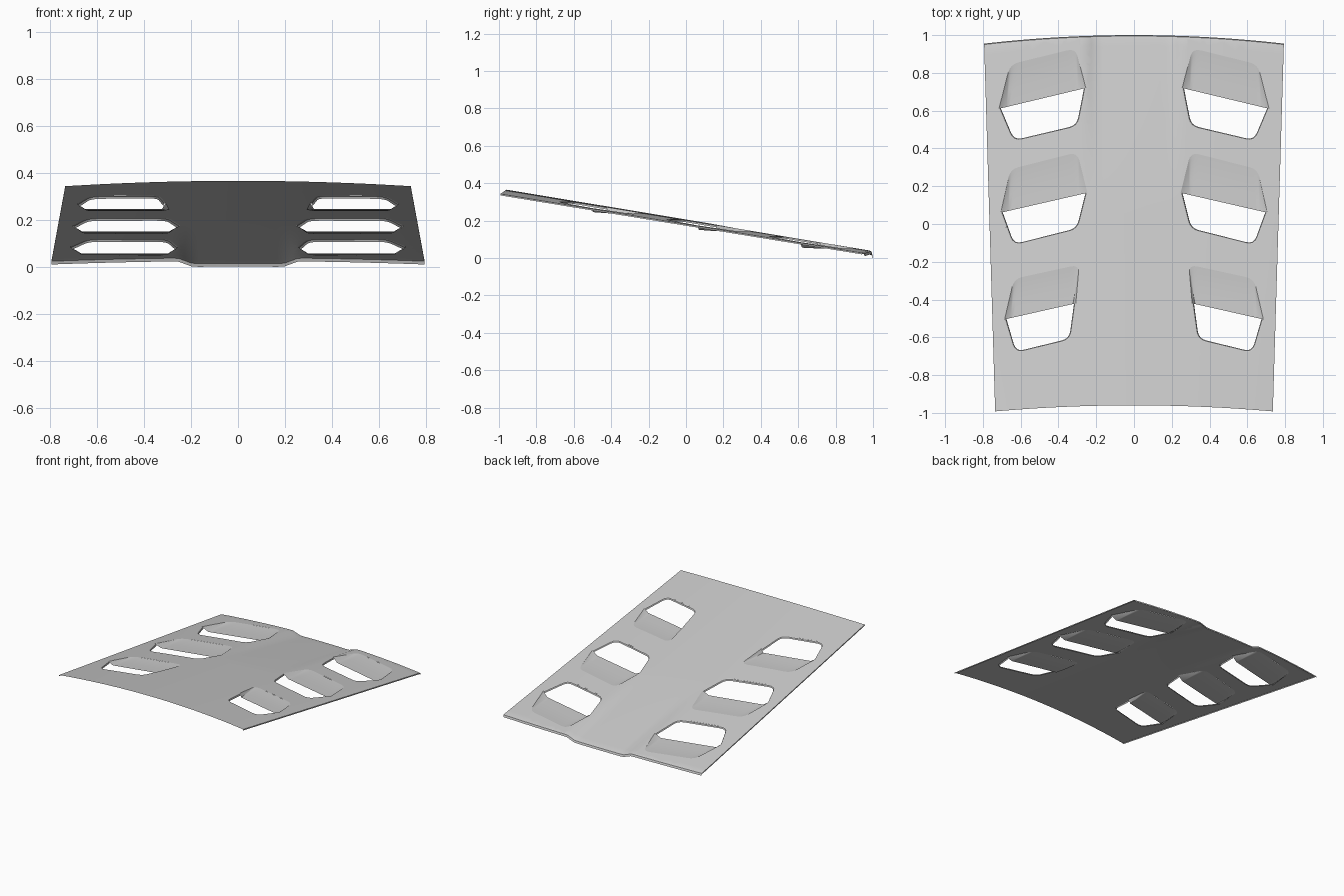
import bpy, bmesh, math
from mathutils import Vector

if "Cube" in bpy.data.objects:
    bpy.data.objects.remove(bpy.data.objects["Cube"])


def surf_z(x, y):
    # sloped, crowned skin with a central channel deepening towards +y
    t = (y + 1) / 2
    z = 0.365 - 0.166 * (y + 0.96) - (0.052 - 0.017 * t) * x * x
    k = min(1, max(0, (0.265 - abs(x)) / 0.08))
    ramp = min(1, max(0, (y - 0.1) / 0.885))
    return z - 0.024 * ramp ** 1.3 * k * k * (3 - 2 * k)


def finish(bm, name):
    # consistent upward normals, mirrored half, smooth shading
    bmesh.ops.recalc_face_normals(bm, faces=bm.faces[:])
    if sum(f.normal.z * f.calc_area() for f in bm.faces) < 0:
        bmesh.ops.reverse_faces(bm, faces=bm.faces[:])
    me = bpy.data.meshes.new(name)
    bm.to_mesh(me)
    bm.free()
    ob = bpy.data.objects.new(name, me)
    bpy.context.collection.objects.link(ob)
    bpy.ops.object.select_all(action='DESELECT')
    ob.select_set(True)
    bpy.context.view_layer.objects.active = ob
    bpy.ops.object.shade_smooth_by_angle(angle=math.radians(28))
    ob.modifiers.new("mirror", 'MIRROR').use_axis[0] = True
    return ob


def loft(bm, rows):
    grid = [[bm.verts.new(p) for p in r] for r in rows]
    for a, b in zip(grid, grid[1:]):
        for i in range(len(a) - 1):
            bm.faces.new((a[i], a[i + 1], b[i + 1], b[i]))


def rounded(points, r=0.045, n=4):
    # open path with its inner corners rounded
    pts = [Vector(p) for p in points]
    out = [pts[0]]
    for a, p, b in zip(pts, pts[1:], pts[2:]):
        s = p + (a - p).normalized() * r
        e = p + (b - p).normalized() * r
        for i in range(n + 1):
            t = i / n
            out.append(s * (1 - t) ** 2 + p * (2 * t * (1 - t)) + e * t * t)
    return out + [pts[-1]]


# Louvres: inner tip, top inner, top outer, outer tip, bottom outer, bottom inner
LOUVRES = [
    ([(.255, .72), (.31, .93), (.655, .845), (.715, .61), (.64, .435), (.295, .515)], .055, .09),
    ([(.247, .165), (.30, .38), (.655, .29), (.705, .06), (.64, -.115), (.295, -.03)], .15, .10),
    ([(.308, -.42), (.290, -.215), (.635, -.29), (.685, -.505), (.63, -.685), (.335, -.615)], .245, .04),
]

# Main panel half: rows along y, last rows roll over the low edge
NX, NY = 28, 44
rows = []
for j in range(NY + 3):
    v = min(j, NY) / NY
    dy, dz = [(0, 0), (.010, -.004), (.015, -.018)][max(0, j - NY)]
    row = []
    for i in range(NX + 2):
        s = min(i, NX) / NX
        x = s * (0.735 + 0.058 * v)
        q = s * s
        y = (-0.96 - 0.032 * q) * (1 - v) + (0.985 - 0.045 * q) * v
        side = -0.008 if i > NX else 0
        row.append((x, y + dy, surf_z(x, y) + dz + side * (1 if j <= NY else 0)))
    rows.append(row)
bm = bmesh.new()
loft(bm, rows)

# Cut the louvre openings through the skin
for pts, zlow, f in LOUVRES:
    poly = rounded(pts[:4]) + rounded(pts[3:] + pts[:1])[1:-1]
    x0, x1 = min(p.x for p in poly) - .03, max(p.x for p in poly) + .03
    y0, y1 = min(p.y for p in poly) - .04, max(p.y for p in poly) + .04
    sides = []
    for a, b in zip(poly, poly[1:] + poly[:1]):
        d = b - a
        if d.length > 1e-4:
            sides.append((a, Vector((-d.y, d.x)).normalized()))
    for a, nrm in sides:
        faces = []
        for fc in bm.faces:
            c = fc.calc_center_median()
            if x0 < c.x < x1 and y0 < c.y < y1:
                faces.append(fc)
        geom = set(faces)
        for fc in faces:
            geom.update(fc.edges)
            geom.update(fc.verts)
        bmesh.ops.bisect_plane(bm, geom=list(geom), dist=1e-5,
                               plane_co=(a.x, a.y, 0), plane_no=(nrm.x, nrm.y, 0))
    dead = []
    for fc in bm.faces:
        c = fc.calc_center_median().xy
        if all((c - a).dot(nrm) < 0 for a, nrm in sides):
            dead.append(fc)
    bmesh.ops.delete(bm, geom=dead, context='FACES')
bmesh.ops.triangulate(bm, faces=[fc for fc in bm.faces if len(fc.verts) > 4])
finish(bm, "hood_panel")

# Louvre flaps and turned-in rims
for k, (pts, zlow, f) in enumerate(LOUVRES):
    bm = bmesh.new()
    upper = rounded(pts[:4])
    tip_a, tip_b = upper[0], upper[-1]
    n = len(upper)
    top = [Vector((p.x, p.y, surf_z(p.x, p.y))) for p in upper]
    low = []
    for i in range(n):
        # ends stay at the tips, the middle drops to the flap lip
        if i == 0 or i == n - 1:
            low.append(top[i])
            continue
        m = (i - 1) / (n - 3)
        g = f + (1 - f - 0.09) * min(1, max(0, (upper[i].x - upper[3].x) /
                                            (upper[-4].x - upper[3].x)))
        p = tip_a.lerp(tip_b, g)
        low.append(Vector((p.x, p.y, zlow)))
    rings = []
    for t in (0, .12, .3, .6, 1):
        ring = []
        for a, b in zip(top, low):
            p = a.lerp(b, t)
            p.z -= 0.012 * t * (1 - t) * (a != b)
            ring.append(p)
        rings.append(ring)
    loft(bm, rings)
    # rim round the open half
    edge = rounded(pts[3:] + pts[:1])
    mid = (tip_a + tip_b) / 2
    rim = []
    for w, d in ((0, 0), (.006, .003), (.010, .012)):
        ring = []
        for p in edge:
            q = p + (mid - p).normalized() * w
            ring.append(Vector((q.x, q.y, surf_z(p.x, p.y) - d)))
        rim.append(ring)
    loft(bm, rim)
    bmesh.ops.remove_doubles(bm, verts=bm.verts[:], dist=1e-5)
    bmesh.ops.dissolve_degenerate(bm, edges=bm.edges[:], dist=1e-5)
    finish(bm, "louvre_%d" % (k + 1))
